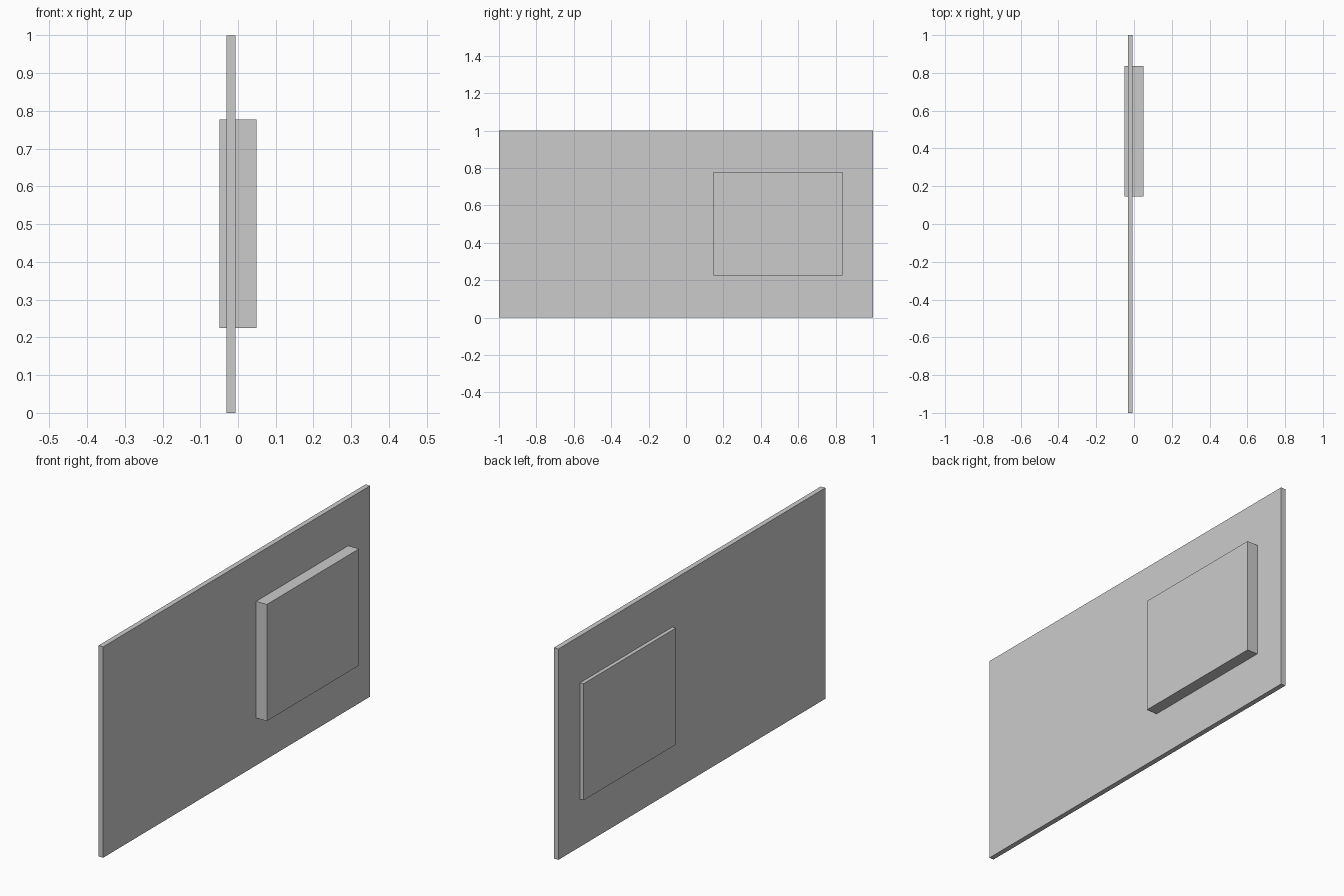
import bpy

if "Cube" in bpy.data.objects:
    bpy.data.objects.remove(bpy.data.objects["Cube"])


def box(name, lo, hi):
    """Add a box spanning two opposite corners."""
    centre = [(a + b) / 2 for a, b in zip(lo, hi)]
    size = [b - a for a, b in zip(lo, hi)]
    bpy.ops.mesh.primitive_cube_add(size=1, location=centre)
    obj = bpy.context.object
    obj.name = name
    obj.scale = size
    bpy.ops.object.transform_apply(location=False, rotation=False, scale=True)
    return obj


# Thin upright wall
box("wall_panel", (-0.031, -1, 0), (-0.007, 1, 1))

# Thicker block set through the wall, off to one side
box("inset_block", (-0.049, 0.146, 0.225), (0.049, 0.837, 0.778))
